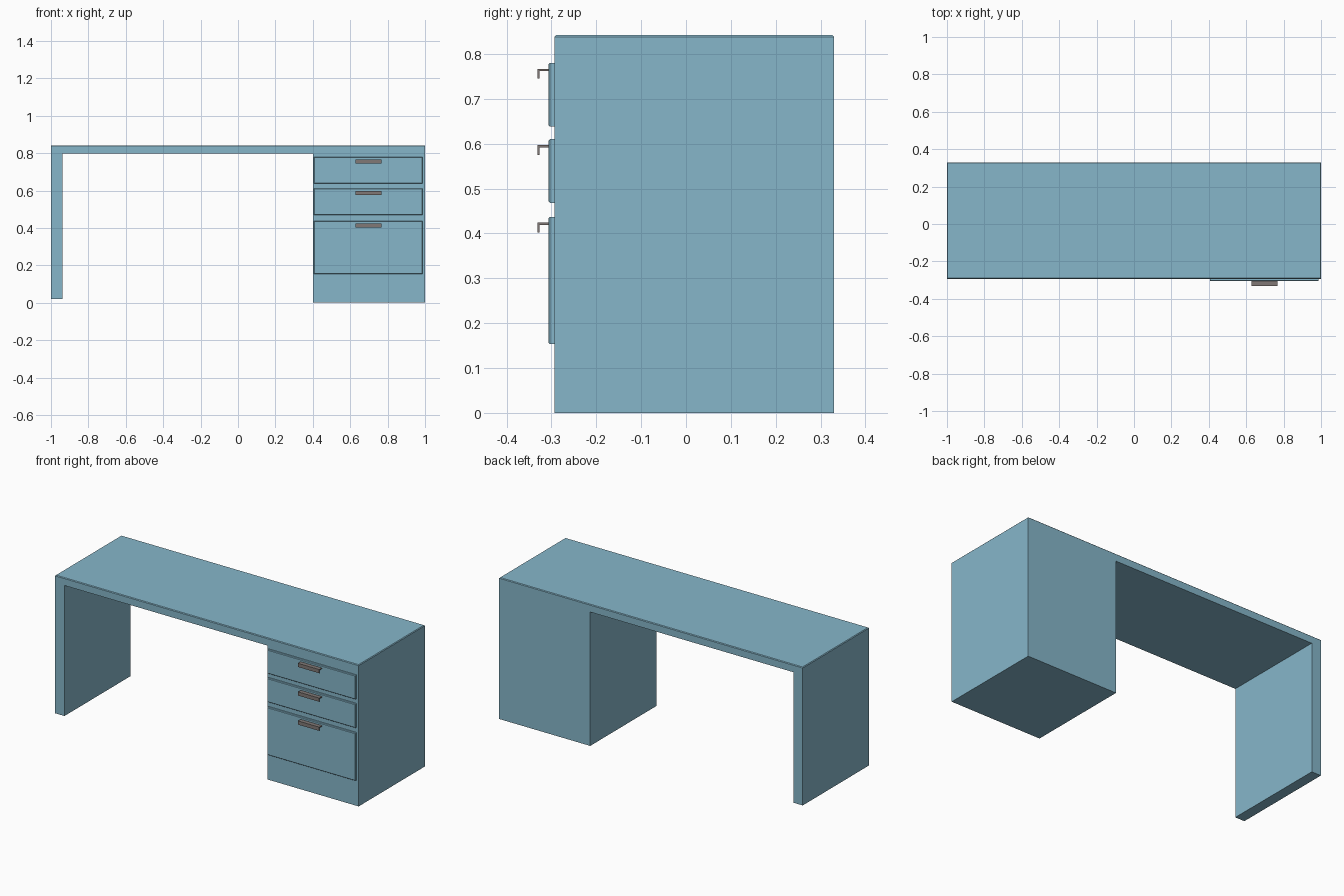
import bpy, bmesh

if "Cube" in bpy.data.objects:
    bpy.data.objects.remove(bpy.data.objects["Cube"])


def material(name, rgb):
    m = bpy.data.materials.new(name)
    m.diffuse_color = (*rgb, 1)
    m.use_nodes = True
    m.node_tree.nodes["Principled BSDF"].inputs["Base Color"].default_value = m.diffuse_color
    return m


BLUE = material("blue_paint", (0.24, 0.47, 0.59))
METAL = material("dark_metal", (0.22, 0.19, 0.18))


def extrude_profile(name, points, axis, a, b, mat, rim=None, bevel=0.0):
    """Extrude a 2D profile along an axis; bevel edges whose two ends satisfy rim."""
    bm = bmesh.new()
    place = (lambda u, v: (u, a, v)) if axis == 1 else (lambda u, v: (a, u, v))
    face = bm.faces.new([bm.verts.new(place(u, v)) for u, v in points])
    new = bmesh.ops.extrude_face_region(bm, geom=[face], use_keep_orig=True)["geom"]
    for v in new:
        if isinstance(v, bmesh.types.BMVert):
            v.co[axis] = b
    bmesh.ops.recalc_face_normals(bm, faces=bm.faces)
    if rim:
        edges = [e for e in bm.edges if all(rim(v.co) for v in e.verts)]
        bmesh.ops.bevel(bm, geom=edges, offset=bevel, segments=1,
                        profile=0.5, affect='EDGES')
    mesh = bpy.data.meshes.new(name)
    bm.to_mesh(mesh)
    bm.free()
    mesh.materials.append(mat)
    obj = bpy.data.objects.new(name, mesh)
    bpy.context.collection.objects.link(obj)
    return obj


# Body: panel leg, desktop and drawer cabinet in one outline
TOP, FRONT, BACK = 0.842, -0.293, 0.33
outline = [(-1, 0.02), (-0.938, 0.02), (-0.938, 0.797), (0.4, 0.797),
           (0.4, 0), (1, 0), (1, TOP), (-1, TOP)]
extrude_profile("desk_body", outline, 1, FRONT, BACK, BLUE,
                lambda c: c.z > TOP - 1e-4, 0.004)

# Drawer fronts with softened front rims, each with an L-shaped pull
DRAWER_Y = -0.306
drawers = [("top", 0.638, 0.780), ("middle", 0.468, 0.610), ("bottom", 0.153, 0.437)]
for label, low, high in drawers:
    panel = [(0.407, low), (0.987, low), (0.987, high), (0.407, high)]
    extrude_profile(label + "_drawer_front", panel, 1, FRONT, DRAWER_Y, BLUE,
                    lambda c: c.y < DRAWER_Y + 1e-4, 0.003)
    z = high - 0.013
    pull = [(DRAWER_Y, z), (-0.331, z), (-0.331, z - 0.022), (-0.327, z - 0.022),
            (-0.327, z - 0.005), (DRAWER_Y, z - 0.005)]
    extrude_profile(label + "_drawer_handle", pull, 0, 0.627, 0.767, METAL)
